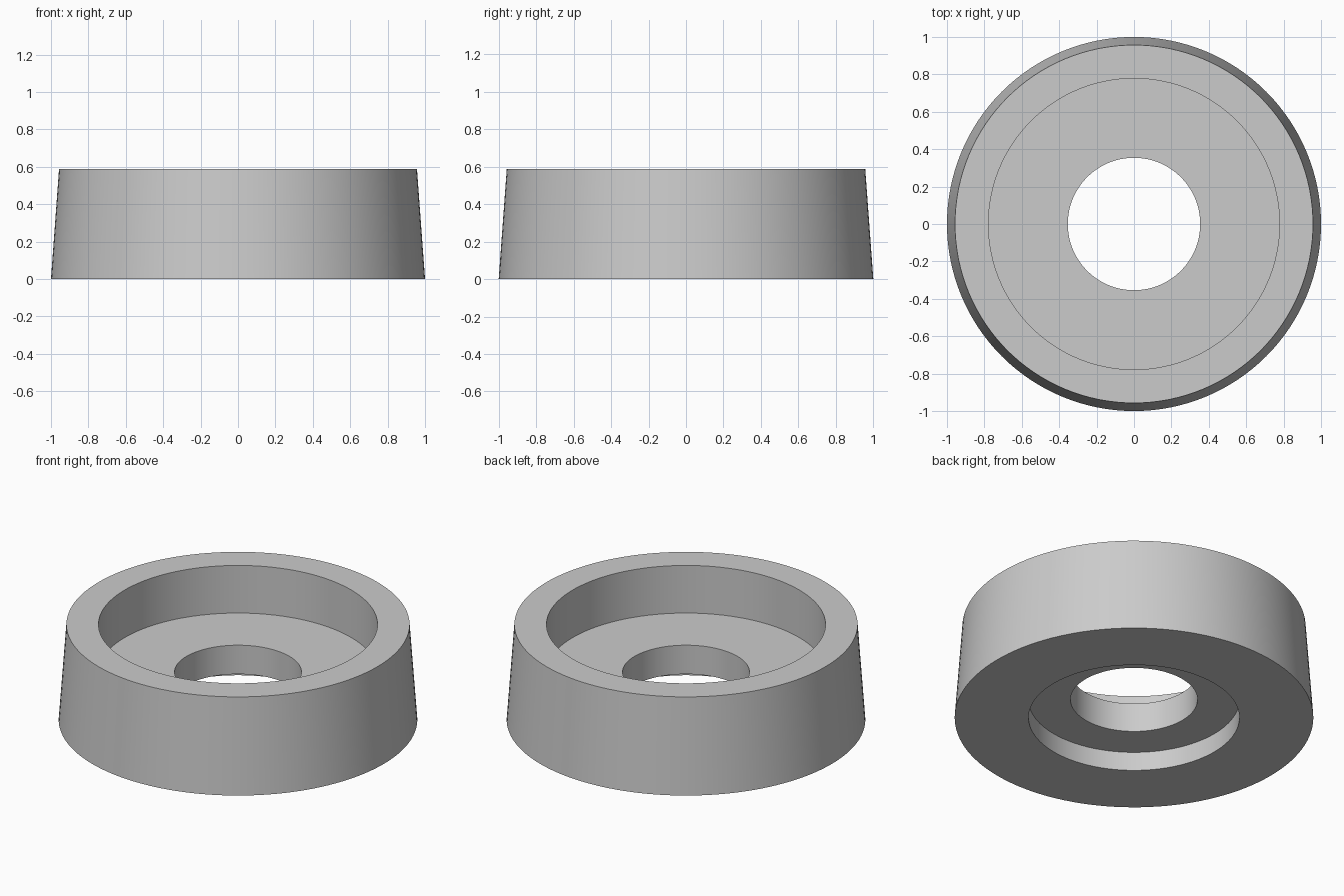
import bpy
import bmesh
from math import tau
from mathutils import Vector

cube = bpy.data.objects.get("Cube")
if cube:
    bpy.data.objects.remove(cube, do_unlink=True)

SEGMENTS = 128

# Plain grey material
grey = bpy.data.materials.new("light_grey")
grey.use_nodes = True
colour = (0.6, 0.6, 0.6, 1)
grey.diffuse_color = colour
grey.node_tree.nodes["Principled BSDF"].inputs["Base Color"].default_value = colour

# Closed (radius, height) section: tapered wall, top cup, through hole, bottom recess
section = [
    (1.0, 0.0), (0.957, 0.587),
    (0.778, 0.587), (0.778, 0.294),
    (0.354, 0.294), (0.354, 0.116),
    (0.588, 0.116), (0.588, 0.0),
]


def lathe(name, points, material):
    """Revolve a closed section around the z axis."""
    bm = bmesh.new()
    verts = [bm.verts.new((r, 0, z)) for r, z in points]
    edges = [bm.edges.new((v, verts[(i + 1) % len(verts)])) for i, v in enumerate(verts)]
    bmesh.ops.spin(bm, geom=verts + edges, cent=Vector(), axis=(0, 0, 1),
                   angle=tau, steps=SEGMENTS, use_duplicate=False)
    bmesh.ops.remove_doubles(bm, verts=bm.verts, dist=0.0001)
    bmesh.ops.recalc_face_normals(bm, faces=bm.faces)
    mesh = bpy.data.meshes.new(name)
    bm.to_mesh(mesh)
    bm.free()
    mesh.materials.append(material)
    obj = bpy.data.objects.new(name, mesh)
    bpy.context.collection.objects.link(obj)
    return obj


# Round foot with stepped bore
foot = lathe("round_foot", section, grey)
bpy.ops.object.select_all(action='DESELECT')
foot.select_set(True)
bpy.context.view_layer.objects.active = foot
bpy.ops.object.shade_smooth_by_angle()
